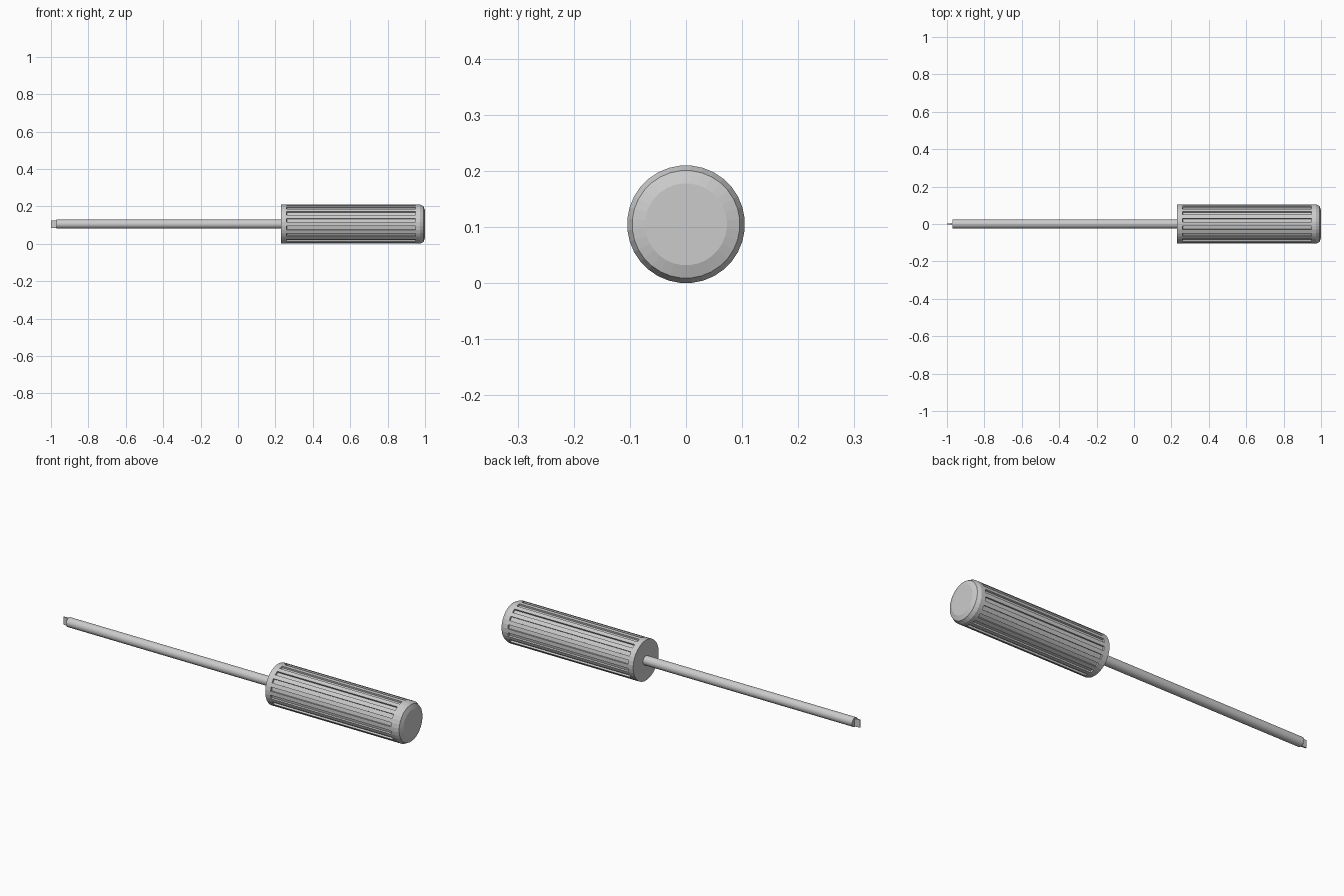
import bpy, bmesh, math

if "Cube" in bpy.data.objects:
    bpy.data.objects.remove(bpy.data.objects["Cube"])

AXIS_Z = 0.105


def lathe(name, profile, sides):
    """Closed solid of revolution around the x axis from (x, radius) points."""
    bm = bmesh.new()
    rings = []
    for x, r in profile:
        ring = []
        for i in range(sides):
            a = 2 * math.pi * (i + 0.5) / sides
            ring.append(bm.verts.new((x, r * math.cos(a), AXIS_Z + r * math.sin(a))))
        rings.append(ring)
    bands = []
    for r0, r1 in zip(rings, rings[1:]):
        bands.append([bm.faces.new((r0[i], r0[(i + 1) % sides], r1[(i + 1) % sides], r1[i]))
                      for i in range(sides)])
    bm.faces.new(rings[0])
    bm.faces.new(rings[-1])
    bmesh.ops.recalc_face_normals(bm, faces=bm.faces)
    return name, bm, bands


def finish(name, bm, smooth=None):
    mesh = bpy.data.meshes.new(name)
    bm.to_mesh(mesh)
    bm.free()
    ob = bpy.data.objects.new(name, mesh)
    bpy.context.collection.objects.link(ob)
    if smooth:
        bpy.ops.object.select_all(action='DESELECT')
        ob.select_set(True)
        bpy.context.view_layer.objects.active = ob
        bpy.ops.object.shade_smooth_by_angle(angle=math.radians(smooth))
    return ob


# Handle with rounded butt; every other long face is sunk to make a flute
name, bm, bands = lathe("handle", [(0.23, 0.105), (0.26, 0.105), (0.95, 0.105),
                                   (0.974, 0.105), (0.992, 0.096), (1.0, 0.073)], 32)
bmesh.ops.inset_individual(bm, faces=bands[1][::2], thickness=0.001, depth=-0.009)
finish(name, bm)

# Shaft
name, bm, _ = lathe("shaft", [(-0.97, 0.024), (0.24, 0.024)], 32)
finish(name, bm, 30)

# Flat blade tip, tapering in thickness
bm = bmesh.new()
bmesh.ops.create_cube(bm, size=1)
for v in bm.verts:
    tip = v.co.x < 0
    v.co = (-1.0 if tip else -0.96,
            math.copysign(0.003 if tip else 0.005, v.co.y),
            AXIS_Z + math.copysign(0.020, v.co.z))
finish("blade_tip", bm)
